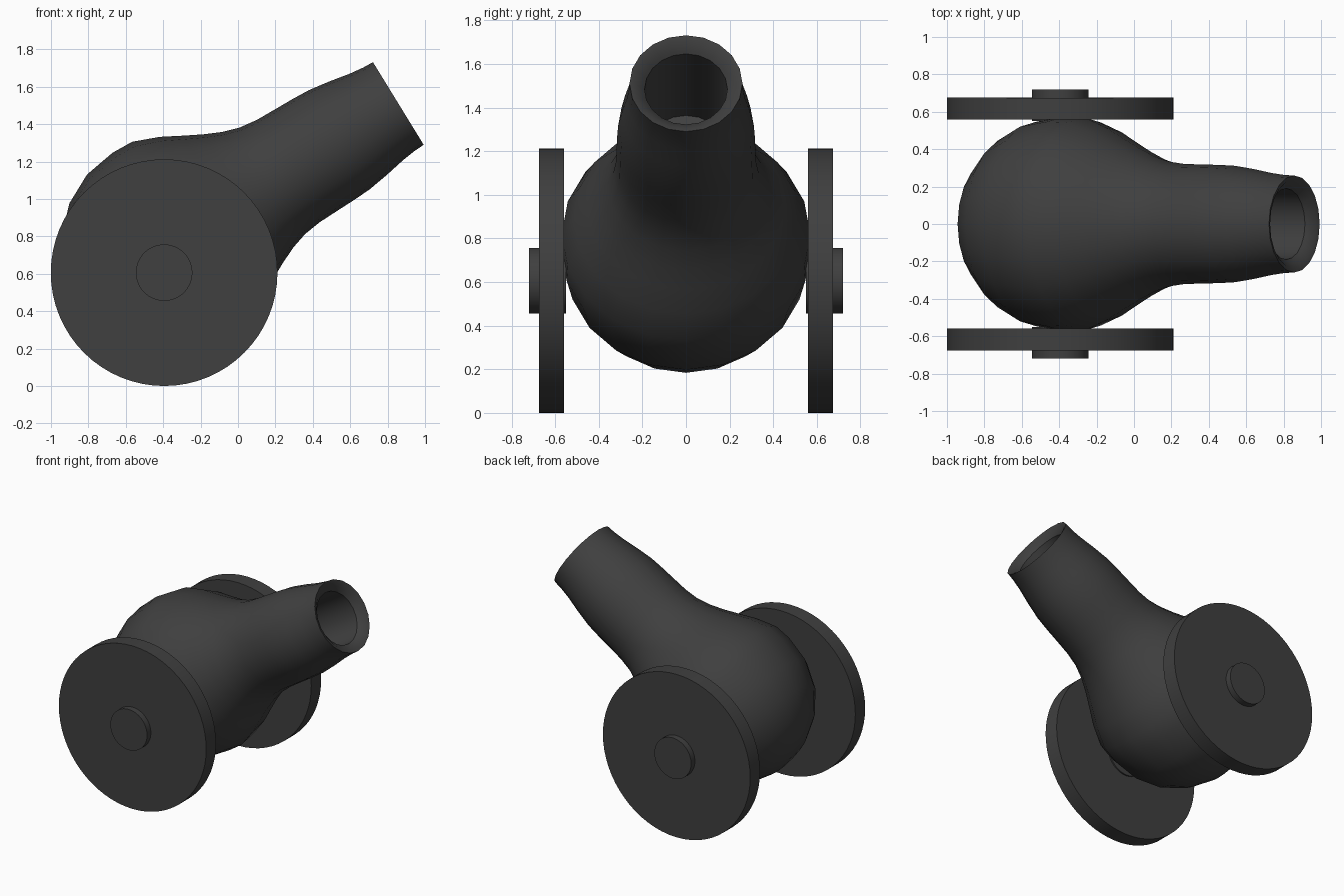
import bpy
from math import radians, sin, cos, pi, atan2
from mathutils import Matrix

if "Cube" in bpy.data.objects:
    bpy.data.objects.remove(bpy.data.objects["Cube"])

iron = bpy.data.materials.new("dark_iron")
iron.diffuse_color = (0.05, 0.05, 0.05, 1)
iron.use_nodes = True
iron.node_tree.nodes["Principled BSDF"].inputs["Base Color"].default_value = iron.diffuse_color


def finish(obj, angle):
    obj.data.materials.append(iron)
    bpy.ops.object.select_all(action='DESELECT')
    obj.select_set(True)
    bpy.context.view_layer.objects.active = obj
    bpy.ops.object.shade_smooth_by_angle(angle=radians(angle))


def lathe(name, profile, sides):
    """Revolve (radius, height) points around z; ends on the axis become poles."""
    verts, faces, rings = [], [], []
    for r, z in profile:
        n = 1 if r == 0 else sides
        rings.append([len(verts) + i for i in range(n)])
        for i in range(n):
            a = 2 * pi * i / sides
            verts.append((r * cos(a), r * sin(a), z))
    for a, b in zip(rings, rings[1:]):
        for i in range(sides):
            j = (i + 1) % sides
            if len(a) == 1:
                faces.append((a[0], b[j], b[i]))
            elif len(b) == 1:
                faces.append((a[i], a[j], b[0]))
            else:
                faces.append((a[i], a[j], b[j], b[i]))
    mesh = bpy.data.meshes.new(name)
    mesh.from_pydata(verts, [], faces)
    obj = bpy.data.objects.new(name, mesh)
    bpy.context.collection.objects.link(obj)
    return obj


def disc(name, radius, y0, y1, side):
    bpy.ops.mesh.primitive_cylinder_add(
        vertices=64, radius=radius, depth=y1 - y0,
        location=(-0.395, side * (y0 + y1) / 2, 0.606), rotation=(pi / 2, 0, 0))
    obj = bpy.context.object
    obj.name = name
    finish(obj, 40)


# Barrel: round breech, flowing neck, bevelled muzzle lip and bore
R = 0.575
breech = [(0, -R)] + [(R * sin(radians(a)), -R * cos(radians(a)))
                      for a in (18, 36, 54, 72, 90)]
neck = [(0.570, 0.12), (0.515, 0.26), (0.455, 0.37), (0.405, 0.465),
        (0.362, 0.56), (0.334, 0.65), (0.321, 0.75), (0.318, 0.87),
        (0.316, 0.97), (0.311, 1.07), (0.293, 1.19), (0.272, 1.30),
        (0.262, 1.38), (0.259, 1.44)]
bore = [(0.235, 1.432), (0.20, 1.40), (0.19, 1.39), (0.19, 0.85), (0, 0.85)]
barrel = lathe("barrel", breech + neck + bore, 20)
tilt = Matrix.Rotation(atan2(0.852, 0.523), 4, 'Y')
barrel.data.transform(Matrix.Translation((-0.37, 0, 0.757)) @ tilt)
finish(barrel, 40)

# Wheels and hub caps on both sides
for side, label in ((-1, "front"), (1, "back")):
    disc(label + "_wheel", 0.606, 0.56, 0.675, side)
    disc(label + "_hub", 0.151, 0.55, 0.72, side)
